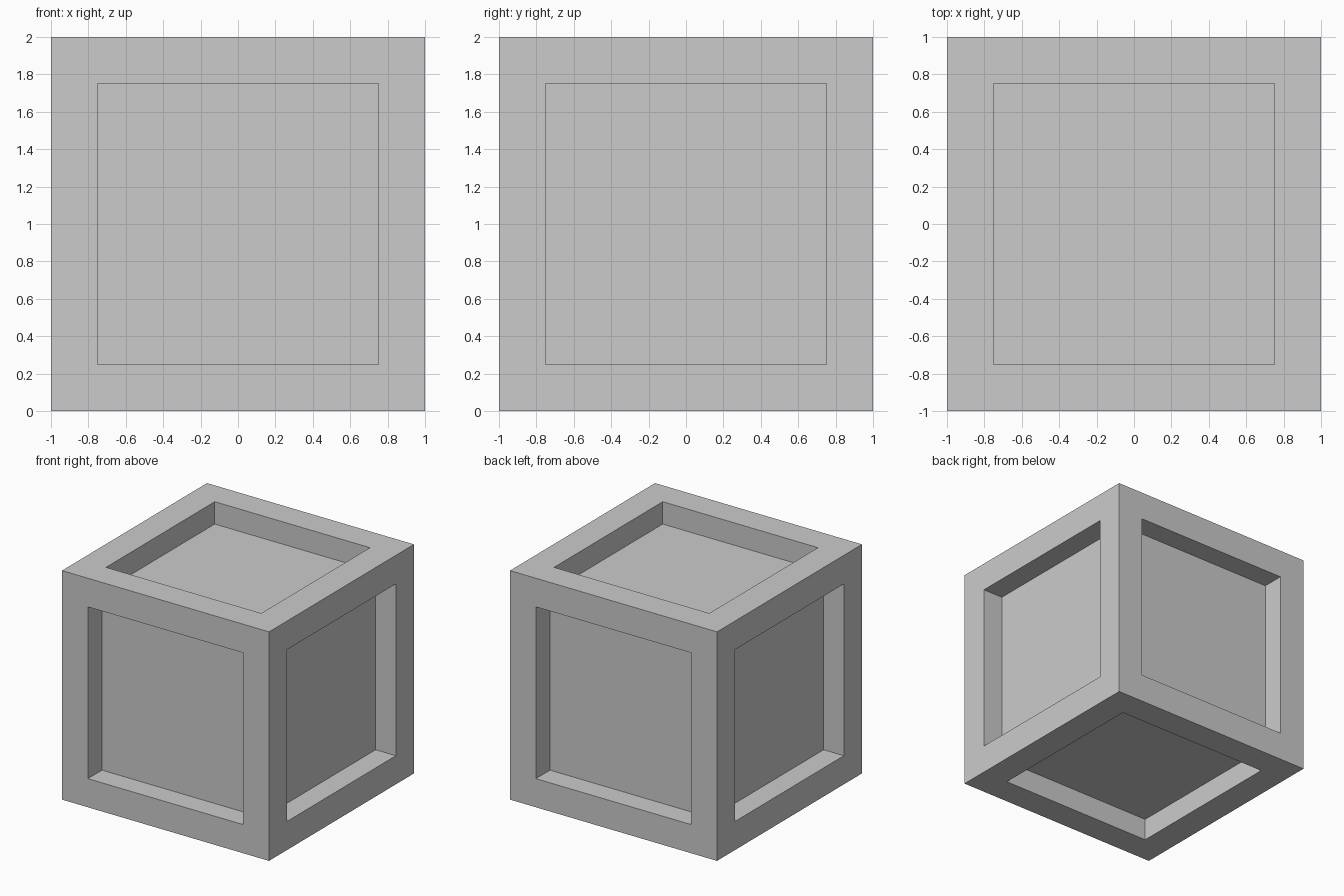
import bpy, bmesh
from mathutils import Matrix

if "Cube" in bpy.data.objects:
    bpy.data.objects.remove(bpy.data.objects["Cube"])

FRAME = 0.25   # border width around each panel
DEPTH = 0.195  # how far each panel is sunk

# Cube standing on the ground
bm = bmesh.new()
bmesh.ops.create_cube(bm, size=2, matrix=Matrix.Translation((0, 0, 1)))
panels = bm.faces[:]

# Frame border on all six sides, then straight-walled recesses
bmesh.ops.inset_individual(bm, faces=panels, thickness=FRAME, use_even_offset=True)
bmesh.ops.inset_individual(bm, faces=panels, thickness=0, depth=-DEPTH)

mesh = bpy.data.meshes.new("crate")
bm.to_mesh(mesh)
bm.free()
crate = bpy.data.objects.new("crate", mesh)
bpy.context.collection.objects.link(crate)
